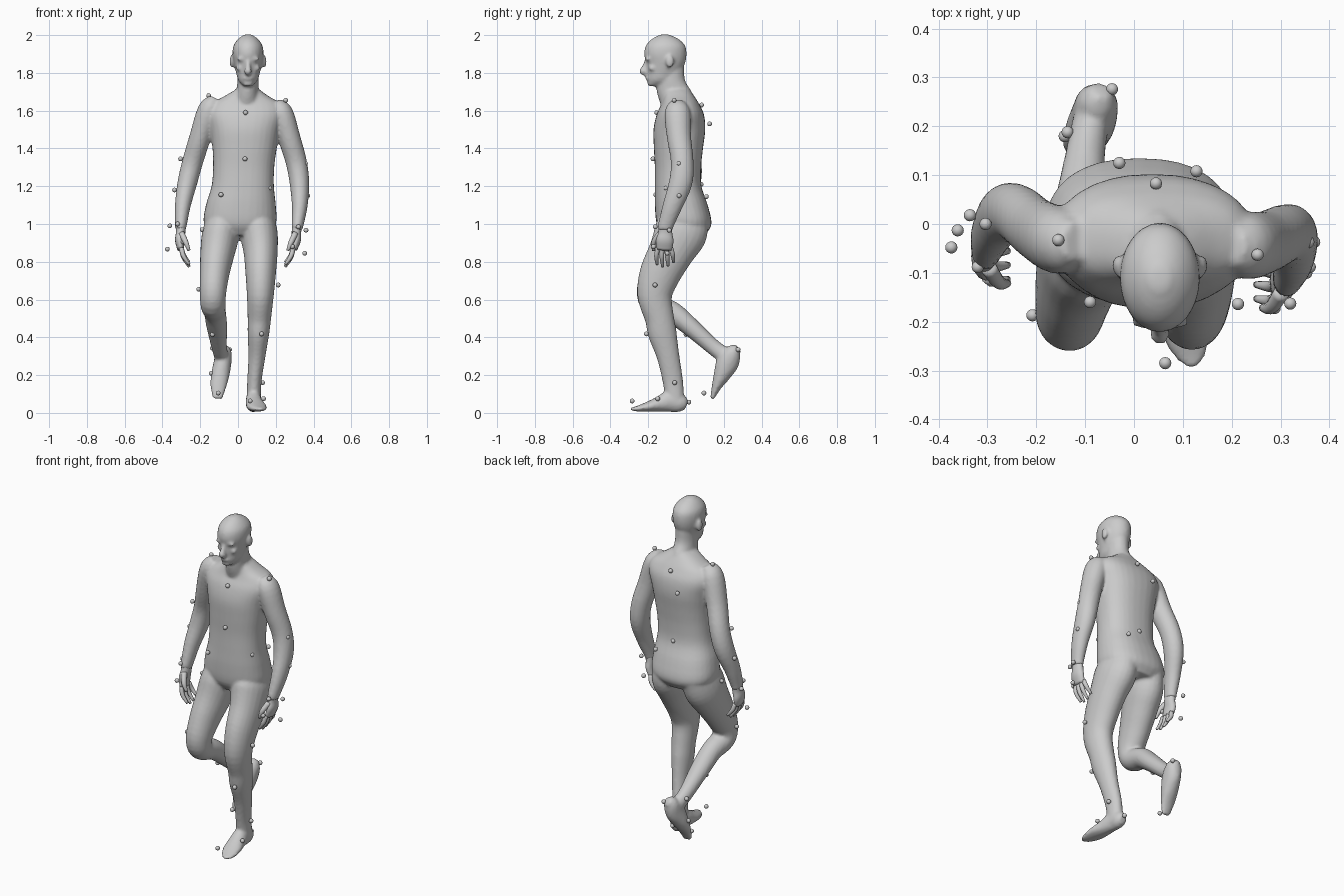
import bpy, bmesh
from math import cos, sin, pi
from mathutils import Vector, Matrix


def spline(rows, steps=4):
    """Catmull-Rom resampling of (x, y, z, rx, ry) stations."""
    pts = [Vector(r) for r in rows]
    pts = [pts[0] * 2 - pts[1]] + pts + [pts[-1] * 2 - pts[-2]]
    out = []
    for i in range(1, len(pts) - 2):
        a, b, c, d = pts[i - 1:i + 3]
        for k in range(steps):
            t = k / steps
            out.append(0.5 * (b * 2 + (c - a) * t + (a * 2 - b * 5 + c * 4 - d) * t * t
                              + (b * 3 - a - c * 3 + d) * t ** 3))
    return out + [pts[-2]]


def loft(bm, rows, sides=24, square=1.0, level=False):
    """Closed elliptical tube through the stations."""
    st = spline(rows)
    rings = []
    for i, s in enumerate(st):
        t = Vector(st[min(i + 1, len(st) - 1)][:3]) - Vector(st[max(i - 1, 0)][:3])
        t = Vector((0, 0, 1)) if level else t.normalized()
        u = (Vector((1, 0, 0)) - t * t.x).normalized()
        v = t.cross(u)
        ring = []
        for k in range(sides):
            c, n = cos(2 * pi * k / sides), sin(2 * pi * k / sides)
            c = abs(c) ** square * (1 if c > 0 else -1)
            n = abs(n) ** square * (1 if n > 0 else -1)
            ring.append(bm.verts.new(Vector(s[:3]) + u * c * max(s[3], .003)
                                     + v * n * max(s[4], .003)))
        rings.append(ring)
    for a, b in zip(rings, rings[1:]):
        for k in range(sides):
            j = (k + 1) % sides
            bm.faces.new((a[k], a[j], b[j], b[k]))
    bm.faces.new(rings[0][::-1])
    bm.faces.new(rings[-1])


def blob(bm, loc, size):
    bmesh.ops.create_uvsphere(bm, u_segments=16, v_segments=10, radius=1,
                              matrix=Matrix.Translation(loc) @ Matrix.Diagonal((*size, 1)))


def finish(bm, name, voxel=None, smooth=0):
    bmesh.ops.recalc_face_normals(bm, faces=bm.faces)
    me = bpy.data.meshes.new(name)
    bm.to_mesh(me)
    bm.free()
    me.polygons.foreach_set("use_smooth", [True] * len(me.polygons))
    ob = bpy.data.objects.new(name, me)
    bpy.context.collection.objects.link(ob)
    if voxel:
        m = ob.modifiers.new("skin", 'REMESH')
        m.mode, m.voxel_size, m.use_smooth_shade = 'VOXEL', voxel, True
        m = ob.modifiers.new("soften", 'SMOOTH')
        m.factor, m.iterations = 0.5, smooth
    return ob


def span(x, z, front, back, rx):
    """Station given by its front and back y limits."""
    return (x, (front + back) / 2, z, rx, (back - front) / 2)


# body skin: torso and neck
bm = bmesh.new()
loft(bm, [span(.01, .94, -.12, .10, .13), span(.01, 1.0, -.155, .135, .19),
          span(.015, 1.1, -.165, .115, .185), span(.025, 1.2, -.165, .082, .165),
          span(.03, 1.3, -.165, .08, .162), span(.035, 1.4, -.17, .09, .17),
          span(.037, 1.5, -.172, .102, .185), span(.04, 1.58, -.155, .095, .205),
          span(.043, 1.635, -.13, .07, .185), span(.045, 1.675, -.12, .045, .12),
          span(.05, 1.71, -.12, .02, .065)], 32, .85, True)
loft(bm, [span(.045, 1.62, -.13, .06, .08), span(.05, 1.70, -.155, .03, .06),
          span(.053, 1.76, -.155, -.005, .056), span(.053, 1.83, -.15, -.01, .055)], level=True)

# legs: standing and trailing
loft(bm, [(.1, -.01, 1.02, .09, .13), (.11, -.03, .95, .1, .14), (.12, -.08, .85, .09, .12),
          (.12, -.14, .73, .08, .108), (.118, -.165, .62, .071, .092),
          (.113, -.14, .5, .062, .077), (.108, -.125, .42, .057, .076),
          (.1, -.095, .3, .045, .06), (.087, -.07, .17, .038, .054), (.083, -.058, .06, .038, .05)])
loft(bm, [(-.08, -.01, 1.02, .09, .13), (-.095, -.04, .93, .098, .135), (-.11, -.085, .84, .09, .115),
          (-.124, -.14, .74, .079, .098), (-.132, -.182, .64, .07, .08),
          (-.132, -.165, .57, .066, .066), (-.122, -.07, .53, .058, .058),
          (-.112, .02, .458, .055, .05), (-.1, .14, .352, .041, .042), (-.088, .21, .30, .038, .045)])

# feet
loft(bm, [(.08, .003, .04, .022, .025), (.08, -.025, .05, .037, .047), (.082, -.08, .062, .041, .058),
          (.088, -.14, .047, .047, .042), (.1, -.2, .033, .052, .027),
          (.115, -.26, .022, .038, .014), (.12, -.295, .02, .012, .007)])
loft(bm, [(-.068, .275, .345, .022, .022), (-.075, .25, .32, .042, .045), (-.082, .22, .265, .047, .06),
          (-.094, .19, .20, .048, .045), (-.104, .162, .14, .042, .026), (-.108, .138, .075, .026, .01)])

# arms
loft(bm, [(.2, -.045, 1.645, .03, .04), (.23, -.045, 1.59, .06, .068), (.27, -.037, 1.46, .059, .064),
          (.308, -.02, 1.33, .056, .06), (.325, -.028, 1.22, .052, .062),
          (.327, -.07, 1.1, .042, .052), (.316, -.105, 1.0, .032, .042), (.312, -.11, .97, .028, .04)])
loft(bm, [(-.12, -.035, 1.665, .03, .04), (-.152, -.035, 1.605, .06, .068), (-.2, -.01, 1.46, .057, .064),
          (-.24, .022, 1.33, .055, .06), (-.268, .018, 1.22, .052, .06),
          (-.292, -.02, 1.1, .042, .05), (-.302, -.05, 1.0, .032, .042), (-.305, -.055, .97, .028, .04)])

# head with facial features
cx = .053
loft(bm, [span(cx, 1.73, -.195, -.14, .022), span(cx, 1.76, -.207, -.06, .051),
          span(cx, 1.80, -.208, -.03, .063), span(cx, 1.85, -.212, -.005, .075),
          span(cx, 1.90, -.222, .003, .082), span(cx, 1.945, -.212, -.005, .077),
          span(cx, 1.98, -.18, -.04, .052), span(cx, 2.003, -.135, -.09, .02)], level=True)
loft(bm, [(cx, -.207, 1.86, .012, .014), (cx, -.217, 1.83, .014, .018), (cx, -.226, 1.808, .021, .021),
          (cx, -.212, 1.797, .015, .012)], 12)
blob(bm, (cx, -.203, 1.772), (.027, .013, .010))
blob(bm, (cx, -.188, 1.742), (.026, .017, .014))
for s in (-1, 1):
    blob(bm, (cx + s * .032, -.200, 1.873), (.028, .016, .009))
    blob(bm, (cx + s * .042, -.177, 1.825), (.022, .022, .015))
    blob(bm, (cx + s * .086, -.085, 1.86), (.012, .022, .034))
finish(bm, "body", .009, 3)


def hand(name, wrist, knuckle, s):
    """Palm, four curled fingers and thumb; s is the outward x direction."""
    bm = bmesh.new()
    w, k = Vector(wrist), Vector(knuckle)
    m = w.lerp(k, .6) + Vector((s * .006, 0, 0))
    loft(bm, [(*(w + Vector((0, 0, .02))), .027, .036), (*w.lerp(k, .25), .025, .037),
              (*m, .024, .046), (*k, .018, .042)], 16)
    for i, length in enumerate((.088, .1, .095, .075)):
        a = k + Vector((-s * .003, -.034 + i * .023, .008))
        b = a + Vector((-s * .012, -.008 + i * .006, -length * .5))
        c = b + Vector((-s * .03, .004, -length * .5))
        loft(bm, [(*a, .013, .013), (*b, .012, .012), (*c, .007, .007)], 10)
    a = w.lerp(k, .3) + Vector((-s * .005, -.028, 0))
    b = a + Vector((-s * .022, -.032, -.045))
    loft(bm, [(*a, .017, .017), (*b, .014, .014),
              (*(b + Vector((-s * .018, -.002, -.045))), .008, .008)], 10)
    finish(bm, name)


hand("left_hand", (.314, -.108, .985), (.295, -.115, .865), 1)
hand("right_hand", (-.304, -.053, .985), (-.303, -.075, .865), -1)

# small tracking balls, by body region
markers = {
    "torso_marker": [(.04, -.155, 1.59), (.037, -.175, 1.345), (-.09, -.16, 1.155), (.167, -.105, 1.19),
                     (-.03, .125, 1.53), (.045, .083, 1.63), (.03, .08, 1.21), (.128, .108, 1.145)],
    "arm_marker": [(-.155, -.033, 1.68), (.253, -.063, 1.655), (-.304, 0, 1.345), (.357, -.037, 1.32),
                   (-.336, .018, 1.18), (.369, -.037, 1.15)],
    "hand_marker": [(-.32, -.088, 1.0), (-.361, -.013, .99), (.32, -.163, .985), (.36, -.088, .967),
                    (-.29, -.107, .905), (-.374, -.048, .867), (.288, -.172, .88), (.353, -.1, .845)],
    "leg_marker": [(-.208, -.187, .655), (.213, -.164, .677), (.125, -.21, .418), (-.135, 0, .415),
                   (-.19, -.07, .97)],
    "foot_marker": [(.064, -.285, .063), (.13, -.06, .16), (.135, -.15, .075), (.08, .015, .057),
                    (-.136, .188, .343), (-.045, .276, .335), (-.142, .18, .21), (-.105, .095, .105)],
}
for name, spots in markers.items():
    bm = bmesh.new()
    for p in spots:
        blob(bm, p, (.0125, .0125, .0125))
    finish(bm, name)
